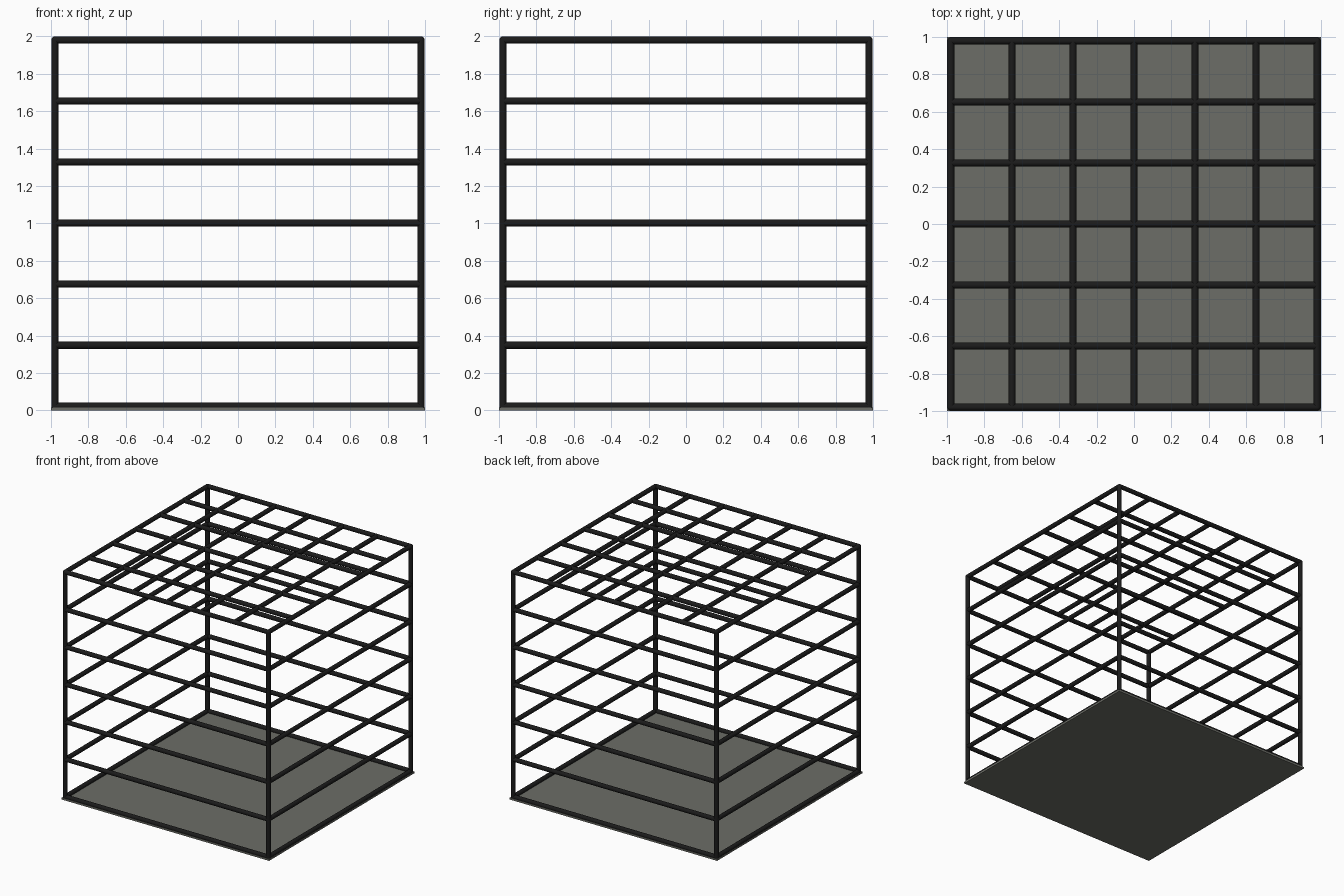
import bpy, bmesh, math
from mathutils import Vector

if "Cube" in bpy.data.objects:
    bpy.data.objects.remove(bpy.data.objects["Cube"])

HALF = 0.979      # centre line of the outer bars
MID = 1.001       # height of the cage centre
R = 0.019         # bar radius
STEP = HALF / 3


def material(name, rgb):
    m = bpy.data.materials.new(name)
    m.diffuse_color = (*rgb, 1)
    m.use_nodes = True
    m.node_tree.nodes["Principled BSDF"].inputs["Base Color"].default_value = m.diffuse_color
    return m


black = material("black_metal", (0.011, 0.011, 0.011))
grey = material("grey_floor", (0.15, 0.155, 0.135))


def bar(name, a, b, r=R):
    a, b = Vector(a), Vector(b)
    bpy.ops.mesh.primitive_cylinder_add(vertices=16, radius=r, depth=(b - a).length,
                                        location=(a + b) / 2)
    ob = bpy.context.object
    ob.rotation_euler = (b - a).to_track_quat('Z', 'Y').to_euler()
    ob.name = name
    ob.data.materials.append(black)
    bpy.ops.object.shade_smooth_by_angle(angle=math.radians(40))


# corner posts with rounded joints on top
for x in (-HALF, HALF):
    for y in (-HALF, HALF):
        bar("corner_post", (x, y, 0.005), (x, y, MID + HALF))
        bpy.ops.mesh.primitive_uv_sphere_add(segments=16, ring_count=8, radius=R,
                                             location=(x, y, MID + HALF))
        joint = bpy.context.object
        joint.name = "top_joint"
        joint.data.materials.append(black)
        bpy.ops.object.shade_smooth()

# horizontal rails around the four sides, bottom to top
for i in range(-3, 4):
    z = MID + i * STEP
    for s in (-HALF, HALF):
        bar("side_rail_x", (-HALF, s, z), (HALF, s, z))
        bar("side_rail_y", (s, -HALF, z), (s, HALF, z))

# roof grid
for i in range(-2, 3):
    p, z = i * STEP, MID + HALF
    bar("roof_bar_x", (-HALF, p, z), (HALF, p, z))
    bar("roof_bar_y", (p, -HALF, z), (p, HALF, z))

# floor plate
bpy.ops.mesh.primitive_cube_add(size=1, location=(0, 0, 0.0075))
floor = bpy.context.object
floor.name = "floor_plate"
floor.scale = (2, 2, 0.015)
floor.data.materials.append(grey)
